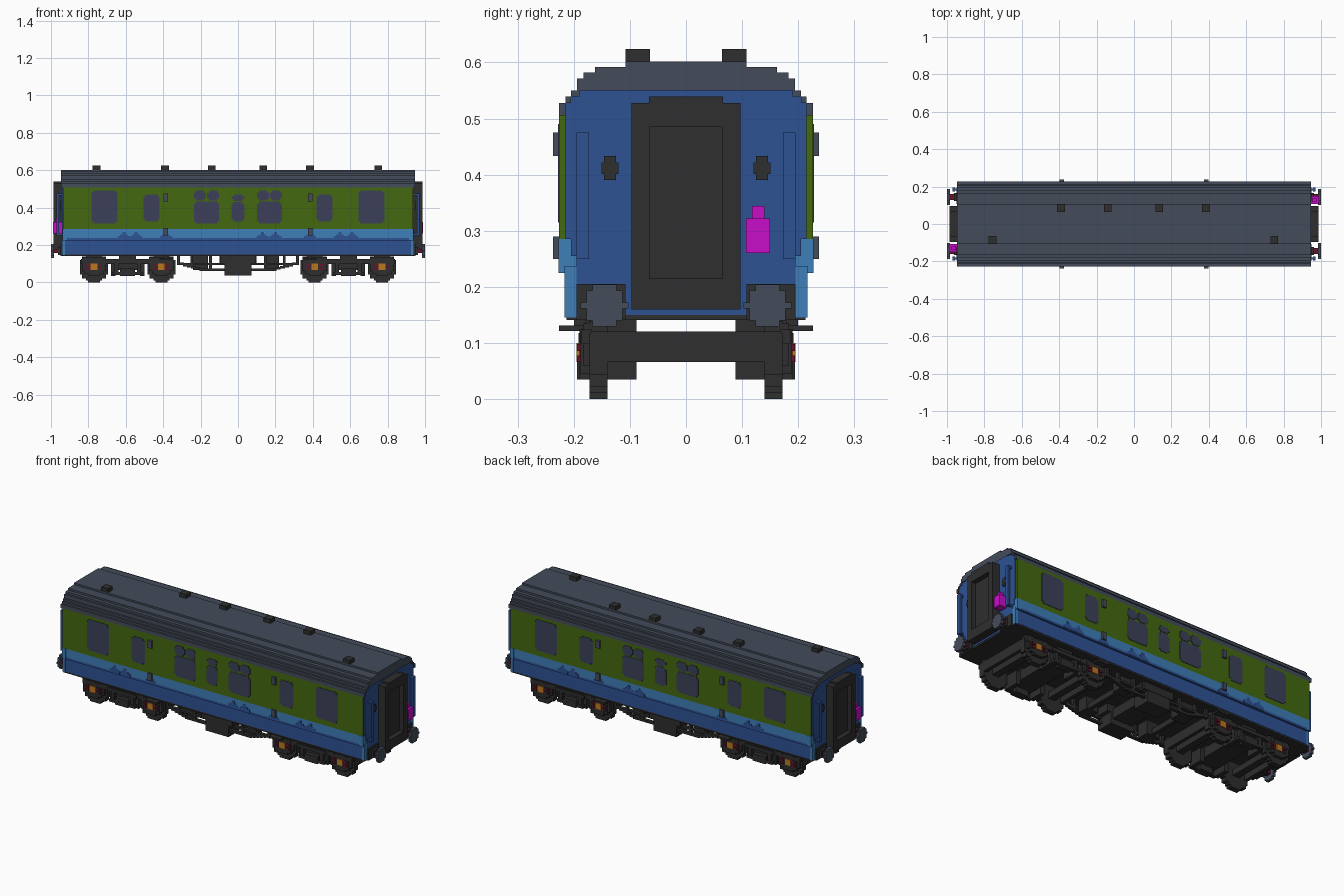
import bpy, bmesh, math

if "Cube" in bpy.data.objects:
    bpy.data.objects.remove(bpy.data.objects["Cube"])


def lin(c):
    c /= 255
    return c / 12.92 if c <= 0.04045 else ((c + 0.055) / 1.055) ** 2.4


def material(name, rgb):
    m = bpy.data.materials.new(name)
    m.use_nodes = True
    col = tuple(lin(c) for c in rgb) + (1.0,)
    m.diffuse_color = col
    b = m.node_tree.nodes["Principled BSDF"]
    b.inputs["Base Color"].default_value = col
    b.inputs["Roughness"].default_value = 0.9
    return m


GREEN = material("leaf green", (68, 105, 16))
BLUE = material("deep blue", (46, 82, 148))
SKY = material("light blue", (62, 126, 184))
GREY = material("slate grey", (68, 76, 90))
DARK = material("charcoal", (46, 46, 46))
GLASS = material("window glass", (60, 64, 88))
PINK = material("magenta", (200, 14, 200))
ORANGE = material("orange brown", (190, 118, 32))
RED = material("dark red", (104, 18, 44))
V = 0.0107  # step size of the blocky style


def finish(name, bm, mat):
    bmesh.ops.recalc_face_normals(bm, faces=bm.faces)
    me = bpy.data.meshes.new(name)
    bm.to_mesh(me)
    bm.free()
    me.materials.append(mat)
    ob = bpy.data.objects.new(name, me)
    bpy.context.collection.objects.link(ob)
    return ob


def blocks(name, mat, boxes, mx=False, my=False):
    """Boxes given as (x0, x1, y0, y1, z0, z1), optionally mirrored in x and y."""
    bm = bmesh.new()
    for x0, x1, y0, y1, z0, z1 in boxes:
        for sx in ((1, -1) if mx else (1,)):
            for sy in ((1, -1) if my else (1,)):
                vs = bmesh.ops.create_cube(bm, size=1)["verts"]
                for v in vs:
                    v.co.x = sx * ((x0 + x1) / 2 + v.co.x * (x1 - x0))
                    v.co.y = sy * ((y0 + y1) / 2 + v.co.y * (y1 - y0))
                    v.co.z = (z0 + z1) / 2 + v.co.z * (z1 - z0)
    return finish(name, bm, mat)


def extrude_x(name, mat, half, x0, x1, inner=()):
    """Extrude a left-right symmetric (y, z) outline along x."""
    pts = list(half) + [(-y, z) for y, z in reversed(half)]
    pts += [(-y, z) for y, z in inner] + [(y, z) for y, z in reversed(inner)]
    bm = bmesh.new()
    f = bm.faces.new([bm.verts.new((x0, y, z)) for y, z in pts])
    new = bmesh.ops.extrude_face_region(bm, geom=[f])["geom"]
    bmesh.ops.translate(bm, vec=(x1 - x0, 0, 0),
                        verts=[g for g in new if isinstance(g, bmesh.types.BMVert)])
    return finish(name, bm, mat)


def staircase(steps):
    """Stepped half outline from (half width, top height) pairs."""
    out = []
    z = steps[0][1]
    for w, top in steps[1:]:
        out += [(w, z), (w, top)]
        z = top
    return out


def disc(r, n):
    """Rows (low, high, half width) of a stepped disc."""
    h = 2 * r / n
    return [(-r + i * h, -r + (i + 1) * h,
             max(V, round(math.sqrt(r * r - (-r + (i + .5) * h) ** 2) / V) * V))
            for i in range(n)]


# ---- Body shell in horizontal bands ----
L = 0.936
blocks("lower_body", BLUE, [(-L, L, -.215, .215, .15, .225), (-L, L, -.226, .226, .225, .237)])
blocks("waist_band", SKY, [(-L, L, -.226, .226, .237, .285)])
blocks("upper_body", GREEN, [(-L, L, -.226, .226, .285, .507)])
blocks("floor", DARK, [(-.94, .94, -.213, .213, .141, .15)])
blocks("corner_band", SKY, [(.925, .941, .15, .2165, .145, .237),
                            (.915, .9375, .15, .2275, .225, .285)], mx=True, my=True)

# ---- Roof arch and vents ----
outer = staircase([(0, .505), (.226, .528), (.215, .539), (.205, .55), (.194, .571),
                   (.183, .582), (.162, .592), (.108, .602)])
arch = staircase([(0, .505), (.215, .528), (.205, .539), (.19, .55), (.16, .56)])
extrude_x("roof", GREY, outer, -.947, .947, arch)
vents = [(x, .086) for x in (-.39, -.14, .135, .385)] + [(x, -.086) for x in (-.757, .75)]
blocks("roof_vents", DARK, [(x - .021, x + .021, y - .0215, y + .0215, .6, .624) for x, y in vents])

# ---- Coach ends ----
end_outline = [(.195, .15), (.195, .255), (.205, .255), (.205, .285)] + \
    staircase([(0, .285), (.215, .528), (.205, .539), (.19, .55), (.16, .56)])
for s, side in ((1, "left"), (-1, "right")):
    extrude_x("end_panel_" + side, BLUE, end_outline, s * .93, s * .942)
    # tail lamp, placed on opposite corners
    yl = sorted((s * .107, s * .15))
    yn = sorted((s * .118, s * .14))
    xl, xm = sorted((s * .94, s * .988)), sorted((s * .953, s * .975))
    blocks("tail_lamp_" + side, PINK, [(*xl, *yl, .26, .322), (*xm, *yn, .322, .344)])
blocks("end_handrails", BLUE, [(.958, .97, .173, .195, .25, .475), (.94, .96, .178, .19, .25, .261),
                               (.94, .96, .178, .19, .464, .475)], mx=True, my=True)
blocks("end_lamps", DARK, [(.94, .948, .12, .151, .401, .422), (.94, .948, .125, .146, .39, .433)],
       mx=True, my=True)
blocks("gangway", DARK, [
    (.935, .987, .065, .097, .16, .528), (.935, .987, 0, .066, .16, .215),
    (.935, .987, 0, .066, .485, .539), (.935, .96, 0, .066, .21, .49)], mx=True, my=True)

# ---- Buffers ----
blocks("buffer_beams", DARK, [(.92, .95, .108, .195, .141, .205)], mx=True, my=True)
blocks("buffer_heads", GREY, [(.984, 1, .145 - w, .145 + w, .167 + a, .167 + b)
                              for a, b, w in disc(.0375, 7)], mx=True, my=True)
blocks("buffer_shanks", RED, [(.945, .985, .129, .161, .157, .178)], mx=True, my=True)
blocks("buffer_sleeves", DARK, [(.945, .962, .123, .167, .147, .19)], mx=True, my=True)

# ---- Windows: plates with stepped corners ----


def pane(x0, x1, z0, z1, c=V):
    y0, y1 = .22, .2285
    return [(x0 + c, x1 - c, y0, y1, z0, z1),
            (x0, x0 + c, y0, y1, z0 + c, z1 - c), (x1 - c, x1, y0, y1, z0 + c, z1 - c)]


big, small = pane(.645, .782, .315, .49), pane(.42, .505, .325, .47)
double = pane(.102, .236, .315, .432) + pane(.102, .167, .438, .49) + pane(.172, .236, .438, .49)
blocks("large_windows", GLASS, big, True, True)
blocks("door_windows", GLASS, small, True, True)
blocks("double_windows", GLASS, double, True, True)
blocks("centre_windows", GLASS, pane(-.036, .034, .325, .43) + pane(-.036, .034, .436, .47), my=True)

# ---- Side fittings and painted peaks ----
blocks("door_hinges", GREY, [(.374, .398, .22, .237, .433, .475),
                             (.374, .398, .22, .237, .25, .29)], True, True)
peaks = []
for x in (-.61, -.545, -.385, .13, .2, .385, .545, .61):
    for w, top in ((.032, .247), (.02, .256), (.008, .27)):
        peaks.append((x - w, x + w, .22, .2275, .23, top))
blocks("painted_peaks", BLUE, peaks, my=True)

# ---- Bogies ----
AX = (.41, .77)
blocks("wheels", DARK, [(x - w, x + w, .14, .172, .08 + a, .08 + b)
                        for x in AX for a, b, w in disc(.08, 15)], True, True)
blocks("axles", DARK, [(x - .02, x + .02, -.145, .145, .066, .1) for x in AX], mx=True)
frame = [(.345, .84, .168, .186, .098, .124),        # side beam
         (.50, .68, .165, .192, .098, .118),
         (.51, .67, .168, .19, .04, .056),           # spring plank
         (.55, .63, .15, .194, .035, .075),
         (.52, .54, .17, .188, .05, .1), (.64, .66, .17, .188, .05, .1),
         (.545, .635, .088, .18, .118, .143)]        # bolster pads
for x in AX:
    frame += [(x - .05, x + .05, .172, .188, .045, .12), (x - .065, x + .065, .172, .184, .06, .135),
              (x - .03, x + .03, .172, .19, .035, .125)]
blocks("bogie_frames", DARK, frame, True, True)
blocks("bogie_crossbeams", DARK, [(.53, .65, -.17, .17, .066, .12), (.335, .355, -.17, .17, .066, .12),
                                  (.825, .845, -.17, .17, .066, .12)], mx=True)
blocks("bogie_brakes", DARK, [(.50, .525, .088, .17, .035, .11),
                              (.655, .68, .088, .17, .035, .11)], True, True)
blocks("axle_boxes", ORANGE, [(x - .018, x + .018, .18, .195, .066, .1) for x in AX], True, True)
blocks("axle_springs", RED, [(x + s * .035 - .009, x + s * .035 + .009, .18, .194, z, z + .012)
                             for x in AX for s in (1, -1) for z in (.066, .086)], True, True)
blocks("step_boards", DARK, [(.35, .42, .18, .226, .121, .131),
                             (.375, .395, .17, .2, .121, .145)], True, True)

# ---- Underframe: trusses and equipment ----
truss = [(0, .32, .16, .178, .092, .103), (0, .19, .16, .178, .062, .075),
         (.31, .325, .16, .178, .092, .145), (.14, .155, .16, .178, .062, .145),
         (.24, .253, .16, .178, .08, .145), (.075, .1, .16, .178, .092, .145)]
truss += [(.18 + i * .022, .206 + i * .022, .16, .178, .062 + i * .006, .075 + i * .006) for i in range(6)]
blocks("trusses", DARK, truss, True, True)
blocks("equipment_boxes", DARK, [(-.072, .072, .09, .188, .036, .12),
                                 (-.095, .095, .09, .19, .1, .145),
                                 (.15, .22, .1, .16, .07, .145),
                                 (-.24, -.16, .09, .16, .065, .145)], my=True)
blocks("cross_members", DARK, [(-.06, .06, -.1, .1, .066, .12), (.19, .21, -.16, .16, .07, .1),
                               (-.21, -.19, -.16, .16, .07, .1)])
